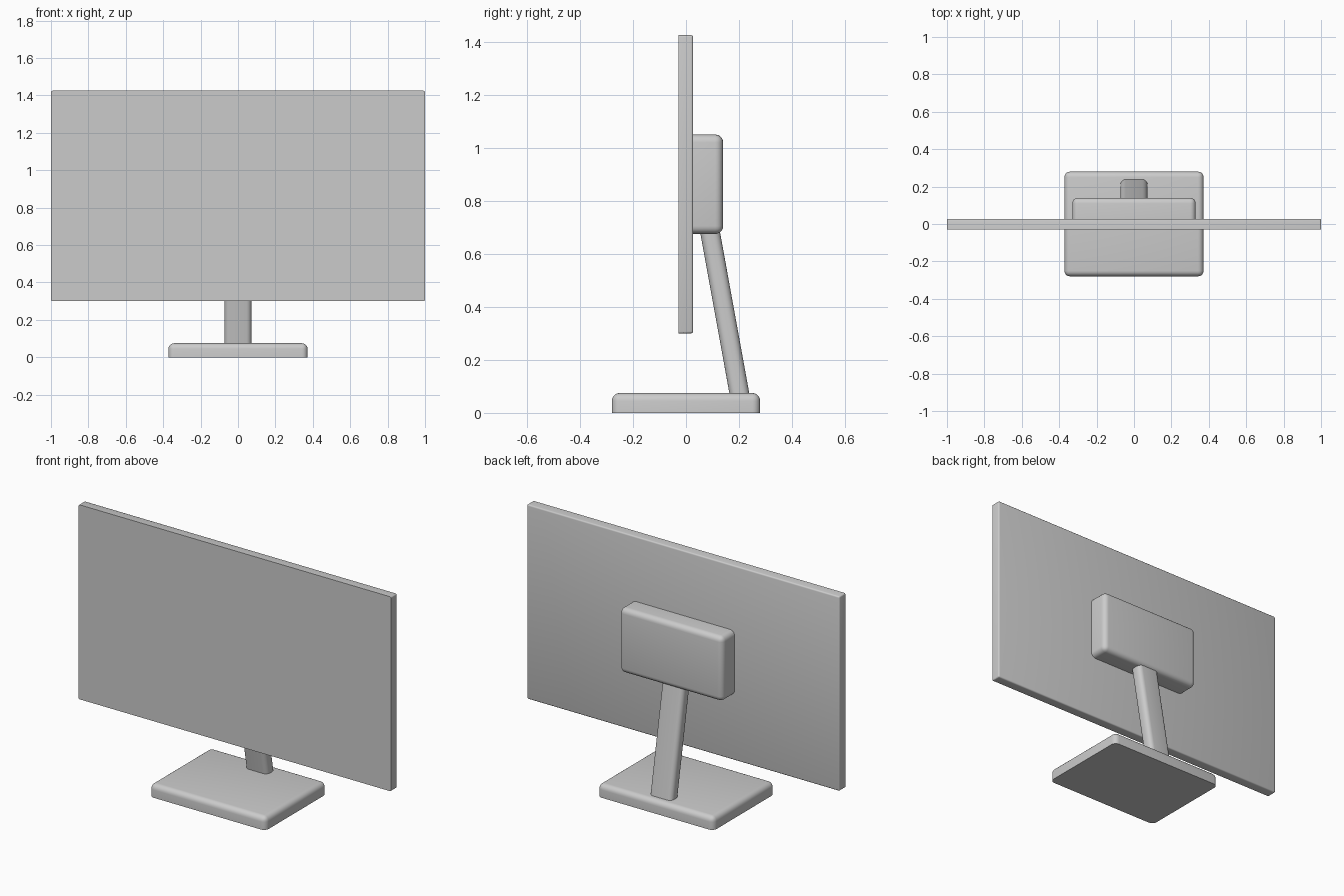
import bpy, bmesh
from mathutils import Vector

if "Cube" in bpy.data.objects:
    bpy.data.objects.remove(bpy.data.objects["Cube"])


def block(name, lo, hi, radius, flat, segments=5, lean=0.0):
    """Box with rounded edges; edges touching faces whose normal is in `flat` stay sharp.
    `lean` shifts the top along y."""
    lo, hi = Vector(lo), Vector(hi)
    bm = bmesh.new()
    bmesh.ops.create_cube(bm, size=1)
    bm.normal_update()
    sharp = {e for f in bm.faces for n in flat if f.normal.dot(Vector(n)) > 0.9 for e in f.edges}
    for v in bm.verts:
        top = v.co.z > 0
        v.co = Vector([(lo[i] + hi[i]) / 2 + v.co[i] * (hi[i] - lo[i]) for i in range(3)])
        if top:
            v.co.y += lean
    bmesh.ops.bevel(bm, geom=[e for e in bm.edges if e not in sharp], offset=radius,
                    segments=segments, profile=0.5, affect='EDGES')
    bmesh.ops.recalc_face_normals(bm, faces=bm.faces)
    mesh = bpy.data.meshes.new(name)
    bm.to_mesh(mesh)
    bm.free()
    ob = bpy.data.objects.new(name, mesh)
    bpy.context.collection.objects.link(ob)
    bpy.context.view_layer.objects.active = ob
    ob.select_set(True)
    bpy.ops.object.shade_smooth_by_angle()
    ob.select_set(False)
    return ob


FRONT, DOWN, UP = (0, -1, 0), (0, 0, -1), (0, 0, 1)

# Display panel, flat at the front
block("screen", (-1, -0.029, 0.3), (1, 0.027, 1.425), 0.008, [FRONT], 3)
# Housing on the back of the panel
block("rear_housing", (-0.33, 0.026, 0.675), (0.33, 0.14, 1.05), 0.03, [FRONT])
# Leaning neck, ends sunk into the base and housing
block("neck", (-0.072, 0.168, 0.05), (0.072, 0.243, 0.70), 0.027, [UP, DOWN], 5, lean=-0.118)
# Foot plate, flat underneath
block("base", (-0.372, -0.28, 0), (0.372, 0.28, 0.075), 0.03, [DOWN])
